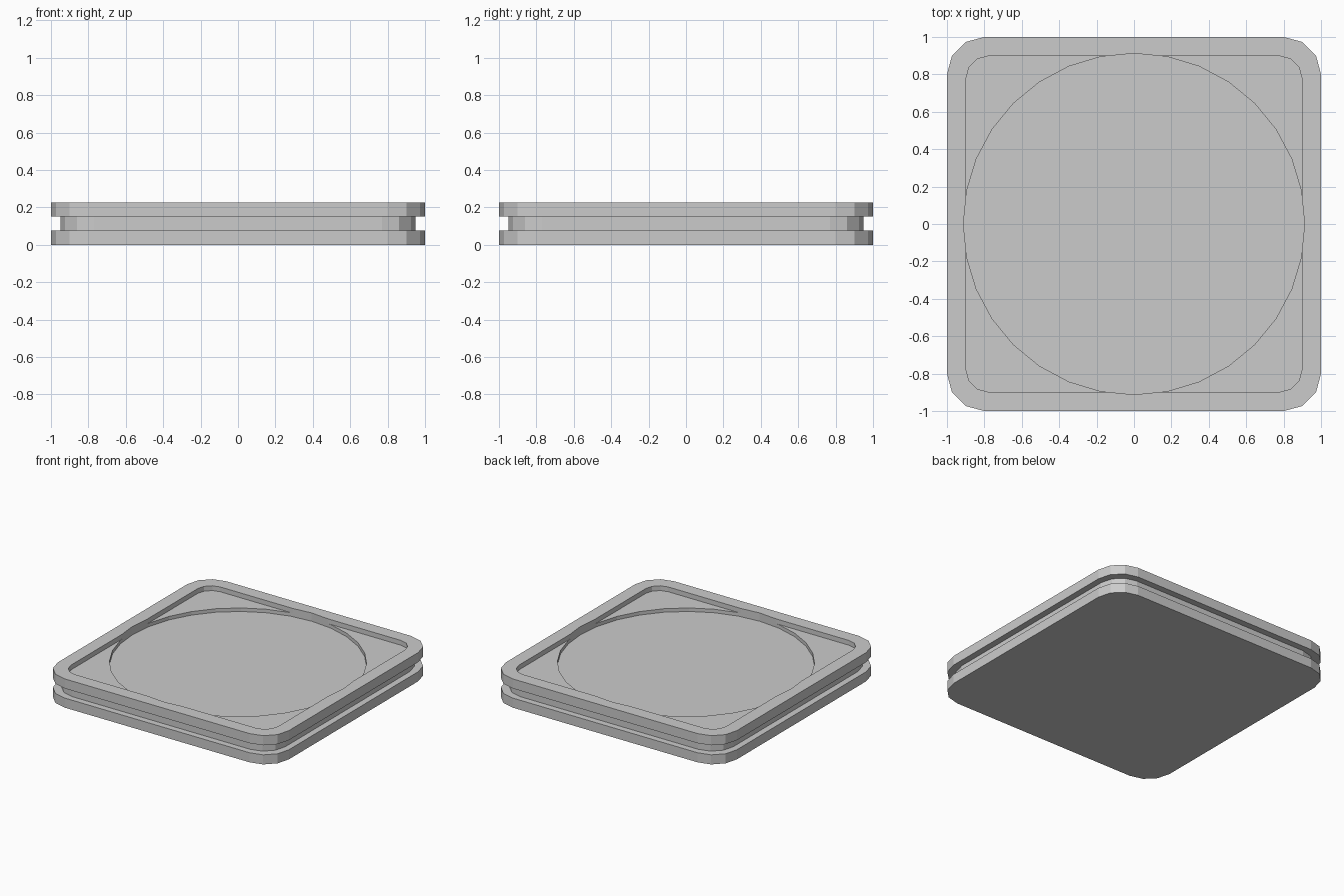
import bpy, bmesh
from math import sin, cos, pi, radians

cube = bpy.data.objects.get("Cube")
if cube:
    bpy.data.objects.remove(cube)

grey = bpy.data.materials.new("light grey")
colour = (0.6, 0.6, 0.6, 1)
grey.diffuse_color = colour
grey.use_nodes = True
grey.node_tree.nodes["Principled BSDF"].inputs["Base Color"].default_value = colour


def rounded_square(half, radius, steps=3):
    """Outline of a square with faceted round corners."""
    c = half - radius
    pts = []
    for q, (sx, sy) in enumerate([(1, 1), (-1, 1), (-1, -1), (1, -1)]):
        for i in range(steps + 1):
            a = (q + i / steps) * pi / 2
            pts.append((sx * c + radius * cos(a), sy * c + radius * sin(a)))
    return pts


def circle(radius, sides=32):
    return [(radius * cos(2 * pi * i / sides), radius * sin(2 * pi * i / sides))
            for i in range(sides)]


def stack(name, levels):
    """Closed solid through (outline, z) levels of equal point count."""
    bm = bmesh.new()
    rings = [[bm.verts.new((x, y, z)) for x, y in outline] for outline, z in levels]
    n = len(rings[0])
    for low, high in zip(rings, rings[1:]):
        for i in range(n):
            j = (i + 1) % n
            bm.faces.new((low[i], low[j], high[j], high[i]))
    bm.faces.new(rings[0][::-1])
    bm.faces.new(rings[-1])
    mesh = bpy.data.meshes.new(name)
    bm.to_mesh(mesh)
    bm.free()
    mesh.materials.append(grey)
    ob = bpy.data.objects.new(name, mesh)
    bpy.context.collection.objects.link(ob)
    return ob


# Tray body: two wide plates with a groove running round between them
height = 0.225
plate = rounded_square(1.0, 0.2)
groove = rounded_square(0.95, 0.18)
body = stack("tray_body", [(plate, 0), (plate, 0.075), (groove, 0.075),
                           (groove, 0.15), (plate, 0.15), (plate, height)])

# Shallow square recess, then a deeper round one that bites into the rim
square_cut = rounded_square(0.897, 0.115)
round_cut = circle(0.912)
cutters = [stack("square_recess_cutter", [(square_cut, height - 0.0375), (square_cut, 0.4)]),
           stack("round_recess_cutter", [(round_cut, height - 0.065), (round_cut, 0.5)])]
for cutter in cutters:
    mod = body.modifiers.new(cutter.name, "BOOLEAN")
    mod.operation = "DIFFERENCE"
    mod.solver = "EXACT"
    mod.object = cutter

# Bake the cuts and discard the cutters
bpy.context.view_layer.update()
graph = bpy.context.evaluated_depsgraph_get()
baked = bpy.data.meshes.new_from_object(body.evaluated_get(graph))
body.modifiers.clear()
body.data = baked
for cutter in cutters:
    bpy.data.objects.remove(cutter)
